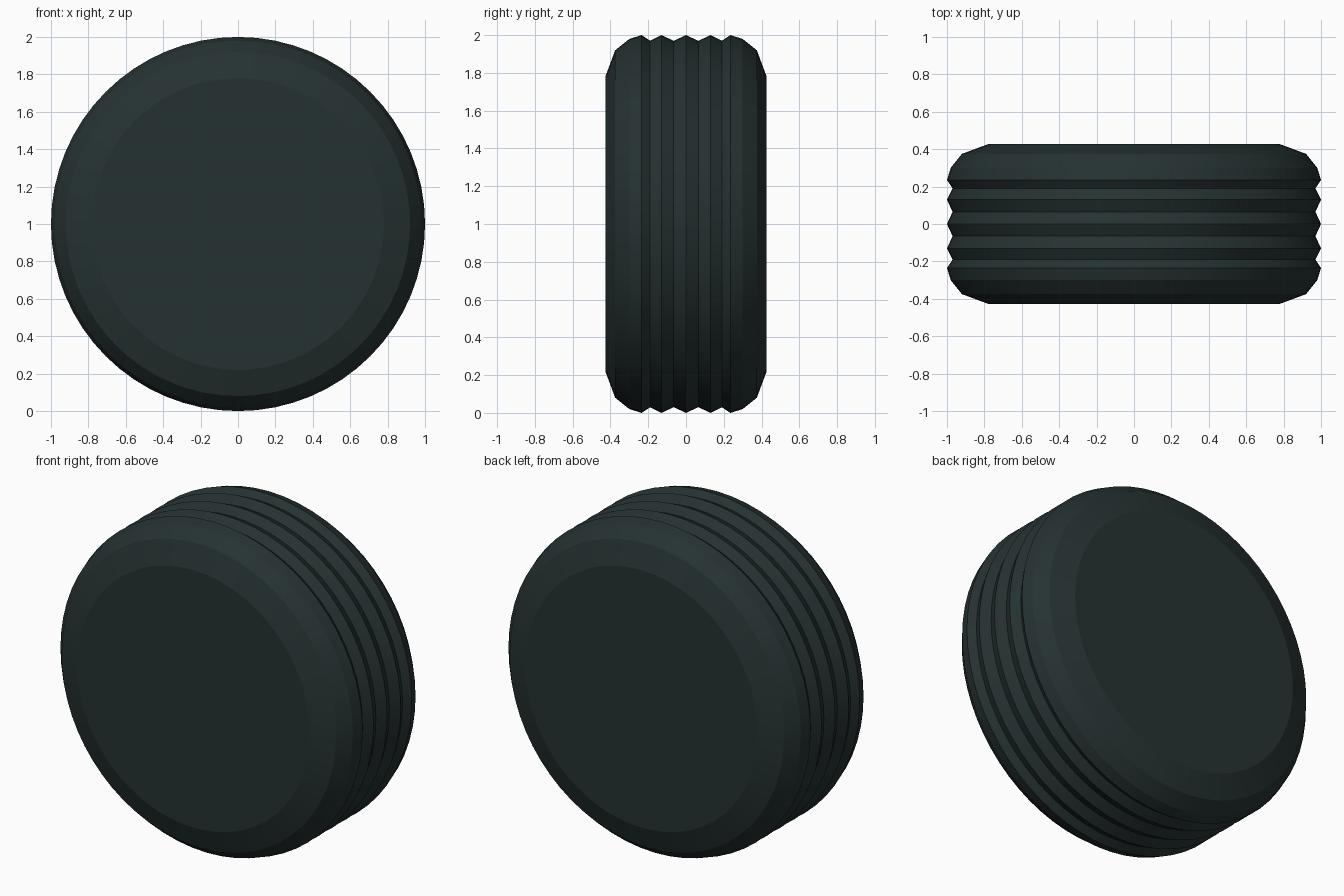
import bpy, bmesh
from math import radians
from mathutils import Matrix, Vector

cube = bpy.data.objects.get("Cube")
if cube:
    bpy.data.objects.remove(cube, do_unlink=True)

SEGMENTS = 64

# Dark rubber
rubber = bpy.data.materials.new("dark_rubber")
rubber.use_nodes = True
colour = (0.019, 0.031, 0.031, 1)
rubber.diffuse_color = colour
bsdf = rubber.node_tree.nodes["Principled BSDF"]
bsdf.inputs["Base Color"].default_value = colour
bsdf.inputs["Roughness"].default_value = 0.8

# Half profile (offset along the axle, radius): sidewall, shoulder, grooves, centre rib
half = [(0.427, 0.78), (0.375, 0.92), (0.30, 0.98), (0.235, 1.0),
        (0.19, 0.97), (0.13, 1.0), (0.065, 0.97), (0.0, 1.0)]
profile = [(-y, r) for y, r in half] + half[-2::-1]

# Revolve the mirrored profile about the axle and close both sides
bm = bmesh.new()
rings = []
for y, r in profile:
    rings.append([bm.verts.new(Matrix.Rotation(radians(360 * i / SEGMENTS), 3, "Y")
                               @ Vector((0, y, r))) for i in range(SEGMENTS)])
for a, b in zip(rings, rings[1:]):
    for i in range(SEGMENTS):
        j = (i + 1) % SEGMENTS
        bm.faces.new((a[i], a[j], b[j], b[i]))
bm.faces.new(rings[0])
bm.faces.new(rings[-1])
bmesh.ops.recalc_face_normals(bm, faces=bm.faces)

mesh = bpy.data.meshes.new("tyre")
bm.to_mesh(mesh)
bm.free()
mesh.materials.append(rubber)
tyre = bpy.data.objects.new("tyre", mesh)
tyre.location.z = 1
bpy.context.collection.objects.link(tyre)

# Smooth around the tread, crisp at the ribs and sidewalls
bpy.ops.object.select_all(action="DESELECT")
tyre.select_set(True)
bpy.context.view_layer.objects.active = tyre
bpy.ops.object.shade_smooth_by_angle(angle=radians(15))
